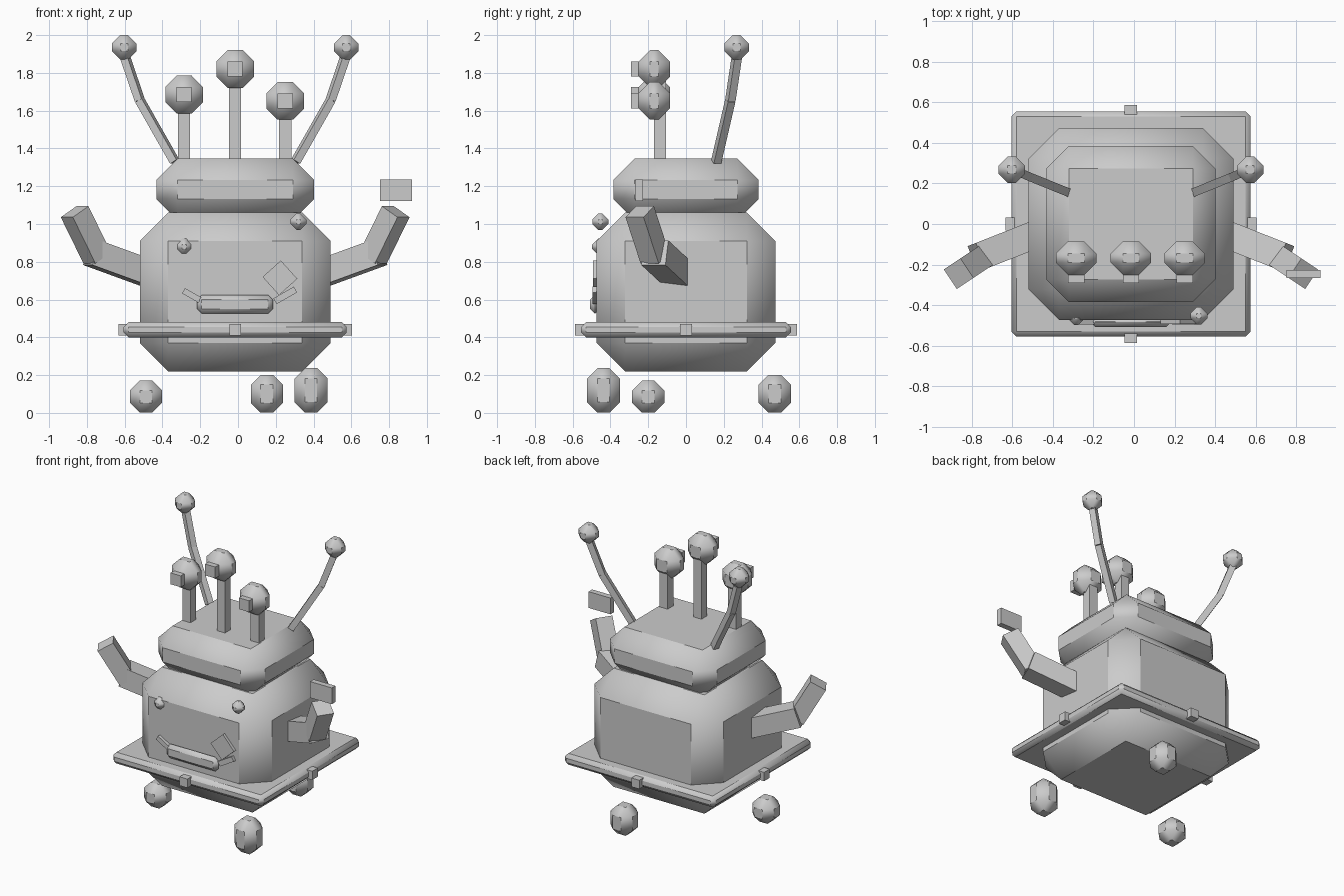
import bpy, bmesh, math
from mathutils import Vector, Matrix

if "Cube" in bpy.data.objects:
    bpy.data.objects.remove(bpy.data.objects["Cube"])

CX = -0.015  # symmetry axis of the figure
grey = bpy.data.materials.new("grey")
grey.diffuse_color = (0.6, 0.6, 0.6, 1)
grey.use_nodes = True
grey.node_tree.nodes["Principled BSDF"].inputs["Base Color"].default_value = grey.diffuse_color


def box(name, centre, size, bevel=0.0, rot=None):
    """Box with optional chamfered edges; chamfers blend smoothly at corners."""
    bm = bmesh.new()
    bmesh.ops.create_cube(bm, size=1)
    bmesh.ops.scale(bm, vec=size, verts=bm.verts)
    if bevel:
        bmesh.ops.bevel(bm, geom=bm.edges[:], offset=bevel, segments=1,
                        affect='EDGES', profile=0.5)
    me = bpy.data.meshes.new(name)
    bm.to_mesh(me)
    bm.free()
    me.materials.append(grey)
    ob = bpy.data.objects.new(name, me)
    bpy.context.collection.objects.link(ob)
    ob.matrix_world = Matrix.Translation(centre) @ (rot or Matrix())
    if bevel:
        bpy.ops.object.select_all(action='DESELECT')
        ob.select_set(True)
        bpy.context.view_layer.objects.active = ob
        bpy.ops.object.shade_smooth_by_angle(angle=math.radians(40))
    return ob


def limb(name, a, b, width):
    """Square bar from a to b."""
    a, b = Vector(a), Vector(b)
    rot = (b - a).to_track_quat('Z', 'Y').to_matrix().to_4x4()
    return box(name, (a + b) / 2, (width, width, (b - a).length), rot=rot)


def tilt(degrees):
    return Matrix.Rotation(math.radians(-degrees), 4, 'Y')


# Torso, head and waist skirt
box("body", (CX, 0, 0.64), (1.01, 0.945, 0.84), 0.15)
box("head", (CX, 0, 1.183), (0.835, 0.77, 0.325), 0.112)
box("skirt", (CX, 0, 0.44), (1.18, 1.11, 0.08), 0.025)
for n, (dx, y) in enumerate([(0, -0.557), (0, 0.557), (-0.587, 0), (0.587, 0)]):
    box(f"skirt_lug_{n}", (CX + dx, y, 0.44), (0.062, 0.062, 0.062))

# Three floating feet
box("foot_left", (-0.487, -0.2, 0.086), (0.17, 0.17, 0.17), 0.052)
box("foot_back", (0.153, 0.47, 0.101), (0.17, 0.17, 0.2), 0.052)
box("foot_right", (0.387, -0.437, 0.119), (0.175, 0.175, 0.235), 0.055)

# Eyes on stalks
for n, (x, z) in enumerate([(-0.285, 1.685), (CX, 1.82), (0.25, 1.652)]):
    box(f"eye_stalk_{n}", (x, -0.138, (1.3 + z - 0.05) / 2),
        (0.064, 0.064, z - 0.05 - 1.3))
    box(f"eye_{n}", (x, -0.168, z), (0.2, 0.165, 0.2), 0.06)
    box(f"pupil_{n}", (x, -0.25, z), (0.08, 0.08, 0.08))

# Mirrored antennae and arms
for side, s in (("left", -1), ("right", 1)):
    base, knee, tip = [(CX + s * x, y, z) for x, y, z in
                       ((0.32, 0.16, 1.33), (0.505, 0.235, 1.655), (0.585, 0.27, 1.89))]
    limb(f"antenna_lower_{side}", base, knee, 0.042)
    limb(f"antenna_upper_{side}", knee, tip, 0.042)
    box(f"antenna_ball_{side}", (CX + s * 0.588, 0.268, 1.935), (0.13, 0.13, 0.13), 0.045)
    shoulder, elbow, elbow2, hand = [(CX + s * x, y, z) for x, y, z in
                                     ((0.34, 0.0, 0.695), (0.76, -0.165, 0.848),
                                      (0.73, -0.165, 0.82), (0.85, -0.245, 1.065))]
    limb(f"upper_arm_{side}", shoulder, elbow, 0.137)
    limb(f"forearm_{side}", elbow2, hand, 0.115)
box("hand_card", (0.836, -0.247, 1.178), (0.17, 0.04, 0.115))

# Face: buttons, mouth, mouth corners and cheek patch
box("button_left", (-0.285, -0.455, 0.88), (0.085, 0.085, 0.085), 0.031)
box("button_right", (0.32, -0.453, 1.012), (0.085, 0.085, 0.085), 0.031)
box("mouth", (-0.016, -0.482, 0.575), (0.402, 0.052, 0.1), 0.025)
box("mouth_corner_left", (-0.245, -0.48, 0.622), (0.1, 0.03, 0.032), rot=tilt(-30))
box("mouth_corner_right", (0.25, -0.48, 0.622), (0.125, 0.03, 0.035), rot=tilt(30))
box("cheek_patch", (0.222, -0.478, 0.715), (0.13, 0.03, 0.13), rot=tilt(42))
